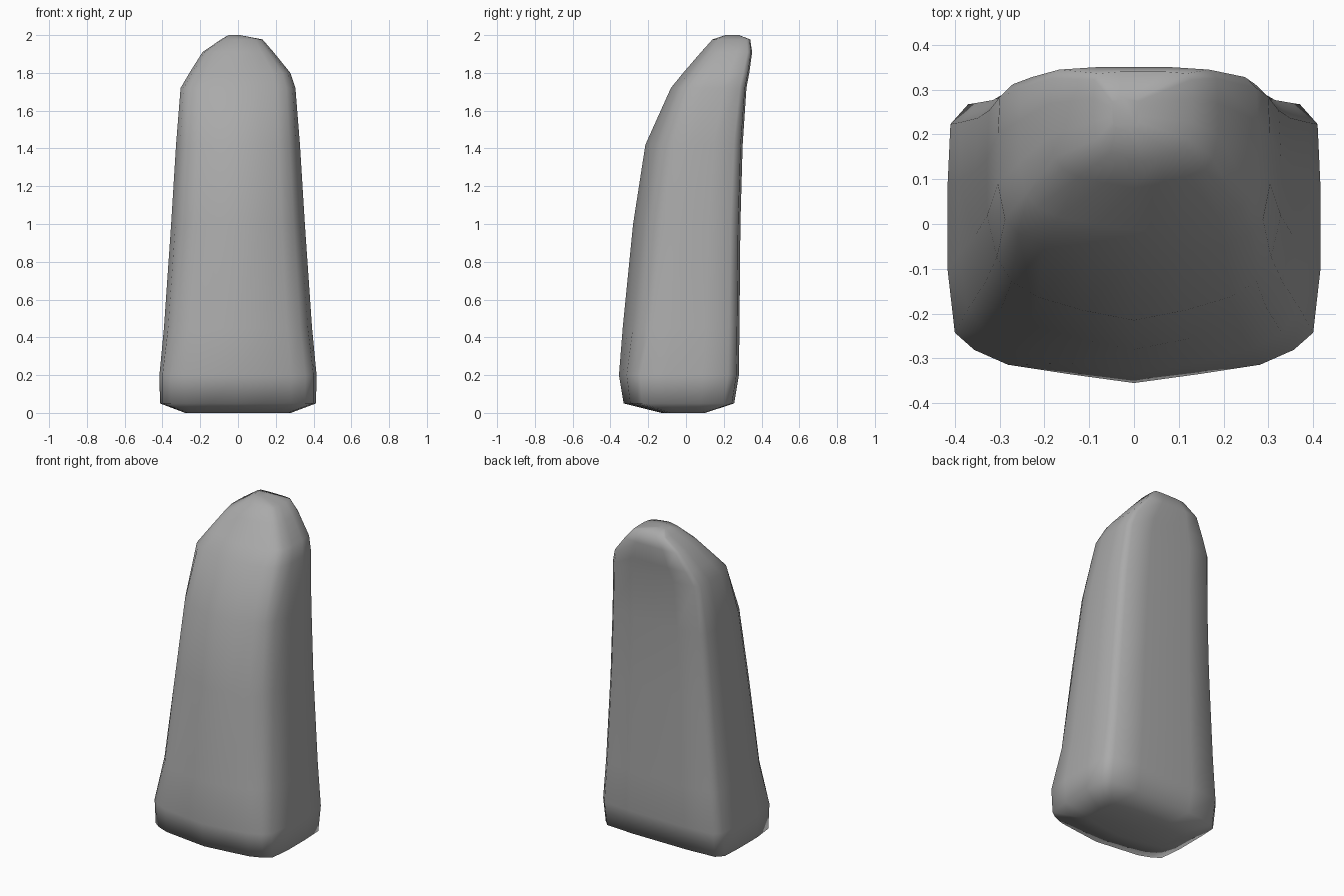
import bpy
import bmesh

cube = bpy.data.objects.get("Cube")
if cube:
    bpy.data.objects.remove(cube, do_unlink=True)

# One plain grey stone material
grey = bpy.data.materials.new("stone_grey")
grey.use_nodes = True
colour = (0.4, 0.4, 0.4, 1)
grey.diffuse_color = colour
grey.node_tree.nodes["Principled BSDF"].inputs["Base Color"].default_value = colour

# Half outlines, front to side: full corners at the foot, worn ones higher up
full_front = [(0, -1), (.35, -.94), (.68, -.88), (.86, -.78), (.965, -.67), (1, -.22)]
worn_front = [(0, -1), (.35, -.91), (.65, -.79), (.83, -.65), (.93, -.43), (1, -.08)]
# Half outline, side to back, the same at every level
back_half = [(1, .4), (.985, .82), (.89, .96), (.45, 1), (0, 1)]


def outline(wear):
    """Closed unit outline with the front corners worn by the given amount."""
    half = [(a + (c - a) * wear, b + (d - b) * wear)
            for (a, b), (c, d) in zip(full_front, worn_front)] + back_half
    return half + [(-x, y) for x, y in reversed(half[1:-1])]


# Levels from base to crown: height, centre x, half width, front y, back y, wear
levels = [
    (0, 0, .28, -.13, .10, .5),
    (.05, 0, .413, -.33, .255, 0),
    (.2, 0, .416, -.355, .28, .1),
    (.45, 0, .392, -.335, .283, .6),
    (1, 0, .354, -.28, .288, .85),
    (1.42, 0, .328, -.215, .3, .9),
    (1.72, 0, .304, -.08, .32, .5),
    (1.8, .01, .267, -.015, .335, .6),
    (1.91, 0, .188, .08, .35, .7),
    (1.977, .02, .11, .14, .34, .7),
    (2, -.02, .03, .21, .28, .7),
]

# Loft the levels into one closed body
bm = bmesh.new()
rings = []
for z, cx, width, front, back, wear in levels:
    mid, depth = (front + back) / 2, (back - front) / 2
    rings.append([bm.verts.new((cx + x * width, mid + y * depth, z))
                  for x, y in outline(wear)])
for low, high in zip(rings, rings[1:]):
    for i in range(len(low)):
        j = (i + 1) % len(low)
        bm.faces.new((low[i], low[j], high[j], high[i]))
bm.faces.new(list(reversed(rings[0])))
bm.faces.new(rings[-1])
bmesh.ops.recalc_face_normals(bm, faces=bm.faces)
for face in bm.faces:
    face.smooth = True

mesh = bpy.data.meshes.new("standing_stone")
bm.to_mesh(mesh)
bm.free()
mesh.materials.append(grey)
stone = bpy.data.objects.new("standing_stone", mesh)
bpy.context.collection.objects.link(stone)
